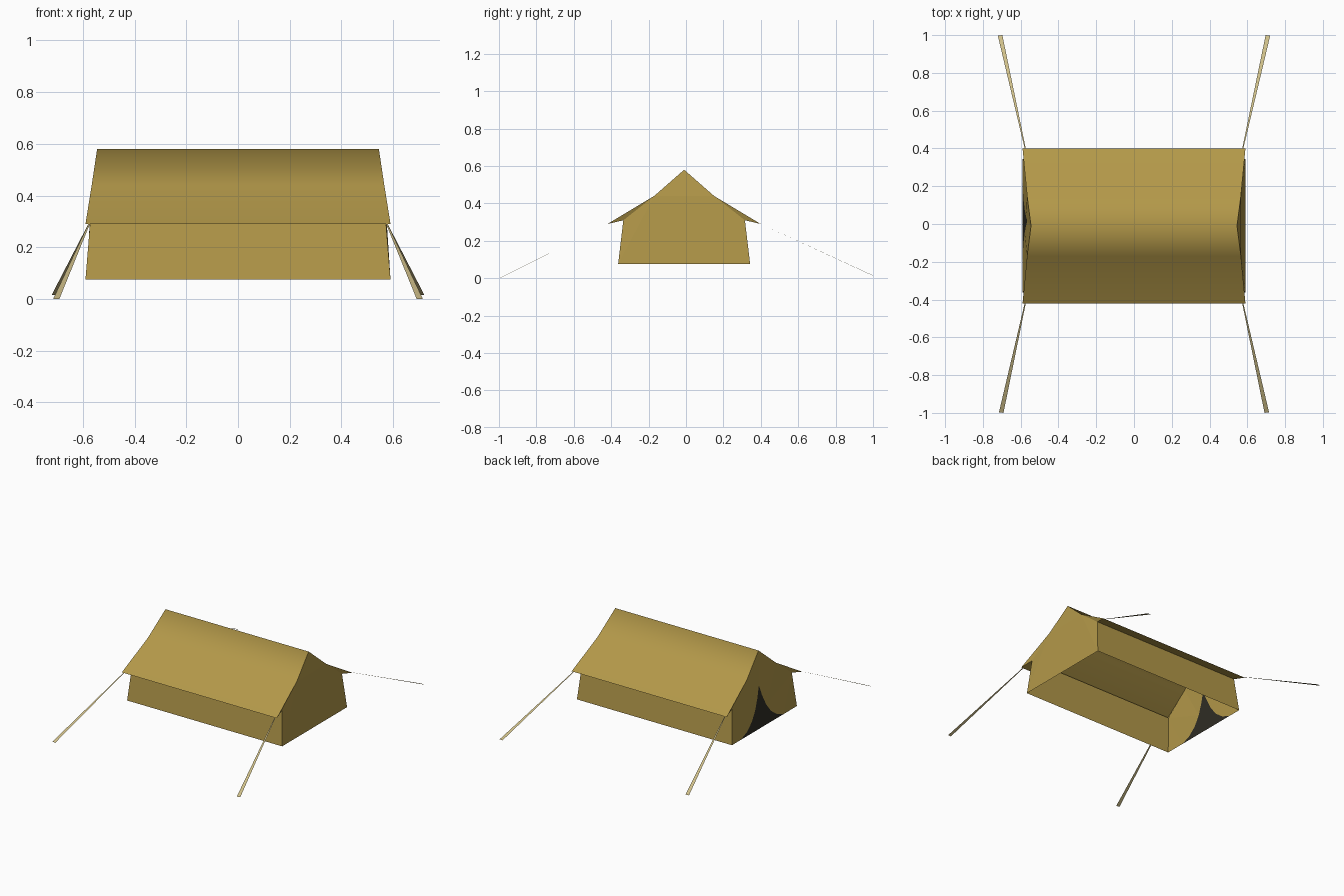
import bpy, bmesh

if "Cube" in bpy.data.objects:
    bpy.data.objects.remove(bpy.data.objects["Cube"])

CY = -0.01  # tent centre line in y


def material(name, rgb):
    m = bpy.data.materials.new(name)
    m.diffuse_color = (*rgb, 1)
    m.use_nodes = True
    m.node_tree.nodes["Principled BSDF"].inputs["Base Color"].default_value = m.diffuse_color
    return m


canvas = material("tan canvas", (0.45, 0.315, 0.067))
dark = material("dark opening", (0.030, 0.027, 0.018))
rope = material("pale rope", (0.62, 0.52, 0.25))


def build(name, polys, mat, smooth=False):
    """Object from a few polygons, with shared corners welded."""
    bm = bmesh.new()
    for poly in polys:
        bm.faces.new([bm.verts.new(p) for p in poly])
    bmesh.ops.remove_doubles(bm, verts=bm.verts[:], dist=1e-5)
    bmesh.ops.triangulate(bm, faces=[f for f in bm.faces if len(f.verts) > 4])
    for f in bm.faces:
        f.smooth = smooth
    me = bpy.data.meshes.new(name)
    bm.to_mesh(me)
    bm.free()
    me.materials.append(mat)
    ob = bpy.data.objects.new(name, me)
    bpy.context.collection.objects.link(ob)
    return ob


# half cross-section: (half length x, half width y, z)
RIDGE = (0.545, 0.0, 0.58)
MID = (0.566, 0.16, 0.44)
EAVE = (0.59, 0.41, 0.29)
TOP = (0.571, 0.325, 0.31)
BASE = (0.59, 0.353, 0.075)


def at(p, sx, sy):
    return (sx * p[0], CY + sy * p[1], p[2])


def strip(a, b, sy):
    """Lengthwise panel between two section points, facing outward."""
    q = [at(b, -1, sy), at(b, 1, sy), at(a, 1, sy), at(a, -1, sy)]
    return q if sy < 0 else q[::-1]


# roof, smooth over the ridge
build("roof", [strip(a, b, s) for s in (-1, 1)
               for a, b in ((RIDGE, MID), (MID, EAVE))], canvas, True)

# side walls and eave undersides
for s, side in ((-1, "front"), (1, "back")):
    build(side + "_wall", [strip(TOP, BASE, s)], canvas)
    build(side + "_eave_underside", [strip(EAVE, TOP, s)], canvas)

# closed end: full outline
half = [BASE, TOP, EAVE, MID]
right = [at(p, 1, 1) for p in half] + [at(RIDGE, 1, 1)] + \
        [at(p, 1, -1) for p in half[::-1]]
build("closed_end", [right], canvas)

# door end: outline with a curved, pointed gap filled by a dark panel
curve = [(0.235, 0.075), (0.165, 0.10), (0.105, 0.145), (0.06, 0.205), (0.025, 0.28)]


def door_point(w, z):
    return (-(0.59 - (z - 0.075) * 0.089), 0.015 + w, z)


door = [door_point(-w, z) for w, z in curve] + [door_point(0, 0.355)] + \
       [door_point(w, z) for w, z in curve[::-1]]
left = [(-x, y, z) for x, y, z in right][::-1]
build("door_end", [left + door[::-1]], canvas)
build("door_opening", [door[::-1]], dark)

# guy ropes: flat ribbons widening towards the ground
for sx, xn in ((-1, "left"), (1, "right")):
    for sy, yn, zg in ((-1, "front", 0.0), (1, "back", 0.015)):
        x = 0.703 if sy < 0 else 0.709
        ye = CY + sy * 0.41
        build(f"{yn}_{xn}_rope", [[
            (sx * 0.573, ye, 0.29), (sx * 0.579, ye, 0.29),
            (sx * (x + 0.012), sy * 0.997, zg), (sx * (x - 0.012), sy * 1.0, zg)]], rope)

# ropes face upward and the ends outward
for ob in bpy.data.objects:
    me = ob.data
    for poly in me.polygons:
        n = poly.normal
        if ("rope" in ob.name and n.z < 0) or (
                ("end" in ob.name or "door" in ob.name)
                and n.x * poly.center.x < 0):
            poly.flip()
